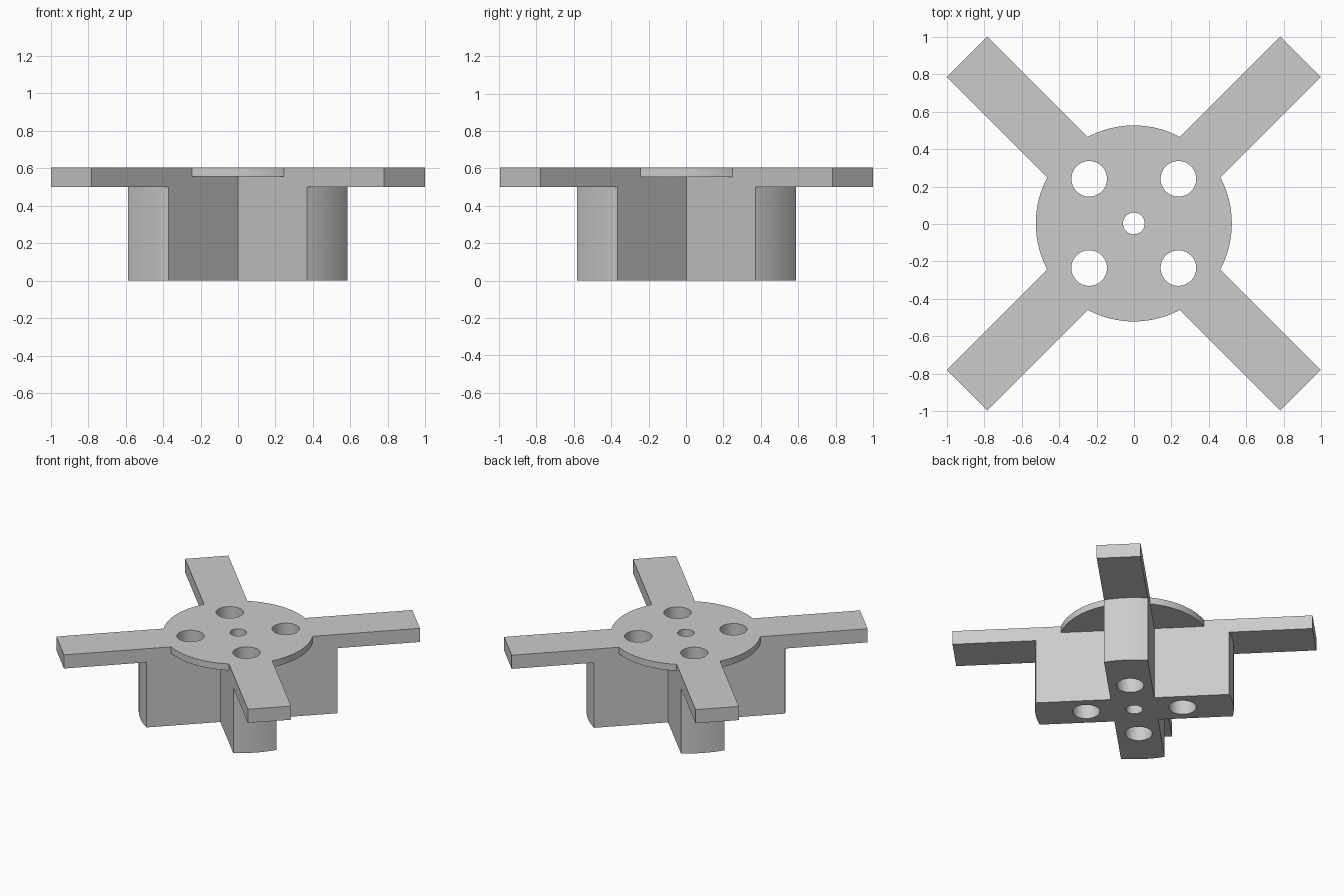
import bpy
import bmesh
from math import asin, cos, sin, pi, radians

if "Cube" in bpy.data.objects:
    bpy.data.objects.remove(bpy.data.objects["Cube"], do_unlink=True)

HALF = 0.153           # half width of every arm
TOP = 0.605
CENTRE = (-0.001, 0.003)

grey = bpy.data.materials.new("plain_grey")
grey.use_nodes = True
grey.diffuse_color = (0.6, 0.6, 0.6, 1)
grey.node_tree.nodes["Principled BSDF"].inputs["Base Color"].default_value = (0.6, 0.6, 0.6, 1)


def prism(name, outline, z0, z1):
    """Extrude a flat counter-clockwise outline from z0 to z1."""
    bm = bmesh.new()
    face = bm.faces.new([bm.verts.new((x, y, z0)) for x, y in outline])
    top = bmesh.ops.extrude_face_region(bm, geom=[face])["geom"]
    bmesh.ops.translate(bm, vec=(0, 0, z1 - z0),
                        verts=[v for v in top if isinstance(v, bmesh.types.BMVert)])
    bmesh.ops.recalc_face_normals(bm, faces=bm.faces[:])
    mesh = bpy.data.meshes.new(name)
    bm.to_mesh(mesh)
    bm.free()
    mesh.materials.append(grey)
    obj = bpy.data.objects.new(name, mesh)
    bpy.context.collection.objects.link(obj)
    return obj


def circle(radius, count, cx=0, cy=0):
    return [(cx + radius * cos(2 * pi * i / count),
             cy + radius * sin(2 * pi * i / count)) for i in range(count)]


def cross(end):
    """Diagonal cross outline; end holds the tip points of an arm along +x."""
    points = []
    for k in range(4):
        a = pi / 4 + k * pi / 2
        for x, y in end + [(HALF, HALF)]:
            points.append((x * cos(a) - y * sin(a), x * sin(a) + y * cos(a)))
    return points


def combine(target, other, operation):
    """Apply a boolean and remove the operand."""
    mod = target.modifiers.new(operation, 'BOOLEAN')
    mod.operation, mod.solver, mod.object = operation, 'EXACT', other
    bpy.context.view_layer.objects.active = target
    bpy.ops.object.modifier_apply(modifier=mod.name)
    bpy.data.objects.remove(other, do_unlink=True)


# Lower cross with rounded tips
R = 0.692
half_angle = asin(HALF / R)
arc = [(R * cos(t), R * sin(t))
       for t in (half_angle * (i / 6 - 1) for i in range(13))]
hub = prism("mounting_hub", cross(arc), 0, 0.5)

# Long flat arms and the thin round flange, flush on top
combine(hub, prism("arms", cross([(1.258, -HALF), (1.258, HALF)]), 0.5, TOP), 'UNION')
combine(hub, prism("flange", circle(0.523, 96), 0.555, TOP), 'UNION')

# Four bolt holes and the central shaft hole
holes = [(0.058, 0, 0)] + [(0.095, sx * 0.238, sy * 0.238)
                           for sx in (-1, 1) for sy in (-1, 1)]
for radius, cx, cy in holes:
    combine(hub, prism("hole", circle(radius, 48, cx, cy), -0.1, TOP + 0.1), 'DIFFERENCE')

hub.location = (*CENTRE, 0)
bpy.ops.object.select_all(action='DESELECT')
hub.select_set(True)
bpy.context.view_layer.objects.active = hub
bpy.ops.object.shade_smooth_by_angle(angle=radians(30))
